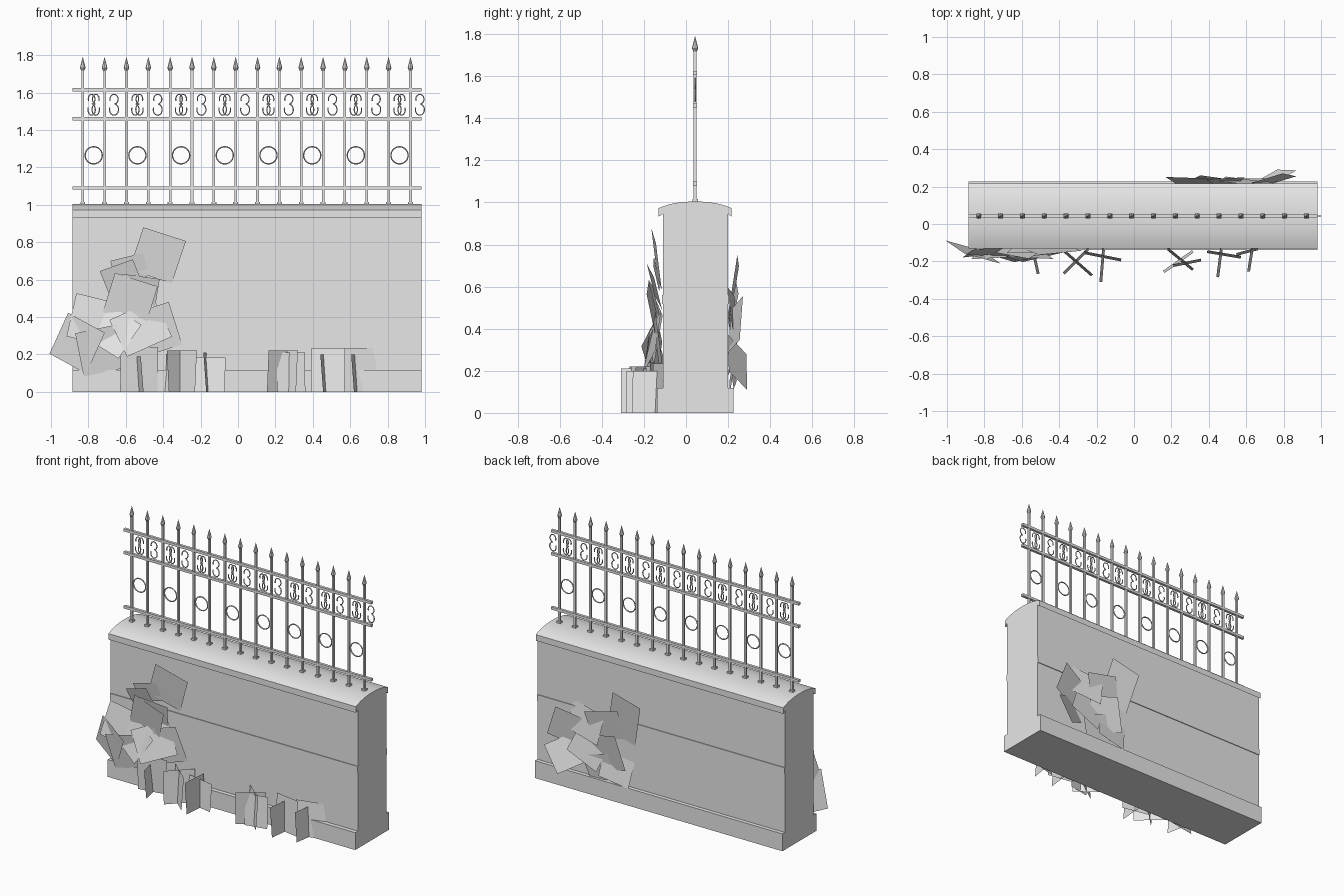
import bpy, bmesh, math
from mathutils import Vector, Matrix

if "Cube" in bpy.data.objects:
    bpy.data.objects.remove(bpy.data.objects["Cube"])

grey = bpy.data.materials.new("plain grey")
grey.diffuse_color = (0.8, 0.8, 0.8, 1)
grey.use_nodes = True
grey.node_tree.nodes["Principled BSDF"].inputs["Base Color"].default_value = grey.diffuse_color

X0, X1 = -0.885, 0.98      # wall ends
FY = 0.043                 # fence plane
STEP = 0.1168              # post spacing
POSTS = [-0.83 + i * STEP for i in range(16)]


def finish(name, bm, recalc=True):
    if recalc:
        bmesh.ops.recalc_face_normals(bm, faces=bm.faces)
    me = bpy.data.meshes.new(name)
    bm.to_mesh(me)
    bm.free()
    me.materials.append(grey)
    ob = bpy.data.objects.new(name, me)
    bpy.context.collection.objects.link(ob)
    return ob


def add_box(bm, x0, x1, y0, y1, z0, z1):
    m = Matrix.Translation(((x0 + x1) / 2, (y0 + y1) / 2, (z0 + z1) / 2))
    m = m @ Matrix.Diagonal((x1 - x0, y1 - y0, z1 - z0, 1))
    bmesh.ops.create_cube(bm, size=1, matrix=m)


def extrude_profile(name, pts):
    """Sweep a (y, z) outline along the wall length."""
    bm = bmesh.new()
    face = bm.faces.new([bm.verts.new((X0, y, z)) for y, z in pts])
    ext = bmesh.ops.extrude_face_region(bm, geom=[face])
    vs = [g for g in ext["geom"] if isinstance(g, bmesh.types.BMVert)]
    bmesh.ops.translate(bm, verts=vs, vec=(X1 - X0, 0, 0))
    return finish(name, bm)


def smooth(ob, angle=35):
    bpy.ops.object.select_all(action='DESELECT')
    ob.select_set(True)
    bpy.context.view_layer.objects.active = ob
    bpy.ops.object.shade_smooth_by_angle(angle=math.radians(angle))


# Wall body, with sloped shoulders below the cap
extrude_profile("wall", [(-0.11, 0.1), (0.2, 0.1), (0.2, 0.955), (0.11, 0.99),
                         (-0.02, 0.99), (-0.11, 0.955)])

# Plinth
bm = bmesh.new()
add_box(bm, X0, X1, -0.138, 0.226, 0, 0.118)
finish("plinth", bm)

# Narrow raised band on both long faces
bm = bmesh.new()
add_box(bm, X0, X1, -0.115, 0.205, 0.517, 0.56)
finish("wall_band", bm)

# Rounded coping
mid, half, n = 0.043, 0.174, 14
top = [(mid + half * t, 1.004 - 0.031 * abs(t) ** 2.4)
       for t in [-1 + 2 * i / n for i in range(n + 1)]]
under = [(0.217, 0.932), (0.2, 0.945), (0.11, 0.985), (-0.02, 0.985),
         (-0.11, 0.945), (-0.131, 0.932)]
smooth(extrude_profile("coping", top + under))

# Fence rails
bm = bmesh.new()
for z in (1.09, 1.46, 1.615):
    add_box(bm, X0, X1, FY - 0.009, FY + 0.009, z - 0.009, z + 0.009)
finish("fence_rails", bm)

# Fence posts with feet, collars and spear tips
bm = bmesh.new()
for x in POSTS:
    add_box(bm, x - 0.007, x + 0.007, FY - 0.007, FY + 0.007, 1.0, 1.73)
    add_box(bm, x - 0.013, x + 0.013, FY - 0.013, FY + 0.013, 0.995, 1.016)
    for r1, r2, z0, z1 in ((0.007, 0.015, 1.715, 1.732), (0.015, 0.0005, 1.732, 1.79)):
        bmesh.ops.create_cone(bm, cap_ends=True, segments=8, radius1=r1, radius2=r2,
                              depth=z1 - z0,
                              matrix=Matrix.Translation((x, FY, (z0 + z1) / 2)))
finish("fence_posts", bm)


def tubes(name, paths, radius):
    """Bent rods: each path is (points, closed) in the fence plane."""
    cu = bpy.data.curves.new(name, 'CURVE')
    cu.dimensions = '3D'
    cu.bevel_depth, cu.bevel_resolution, cu.use_fill_caps = radius, 1, True
    for pts, closed in paths:
        sp = cu.splines.new('POLY')
        sp.points.add(len(pts) - 1)
        for p, (x, z) in zip(sp.points, pts):
            p.co = (x, FY, z, 1)
        sp.use_cyclic_u = closed
    cu.materials.append(grey)
    ob = bpy.data.objects.new(name, cu)
    bpy.context.collection.objects.link(ob)
    bpy.ops.object.select_all(action='DESELECT')
    ob.select_set(True)
    bpy.context.view_layer.objects.active = ob
    bpy.ops.object.convert(target='MESH')
    smooth(bpy.context.object, 60)


def arc(cx, cz, rx, rz, a0, a1, n=12):
    angles = [math.radians(a0 + (a1 - a0) * i / n) for i in range(n + 1)]
    return [(cx + rx * math.cos(a), cz + rz * math.sin(a)) for a in angles]


def scroll(cx, side, w=0.022):
    """Double curl, bulging towards side."""
    pts = arc(0, 0.028, w, 0.026, 200, -80) + arc(0, -0.028, w * 1.1, 0.03, 80, -200)
    return [(cx + side * x, 1.537 + z) for x, z in pts]


# Rings and scrolls between the posts
rings, scrolls = [], []
for i in range(8):
    x = POSTS[2 * i] + STEP / 2
    rings.append((arc(x, 1.265, 0.046, 0.046, 0, 345, 23), True))
    scrolls.append((scroll(x + STEP - 0.008, 1), False))
    scrolls.append((scroll(x - 0.011, 1, 0.018), False))
    scrolls.append((scroll(x + 0.011, -1, 0.018), False))
tubes("fence_rings", rings, 0.004)
tubes("fence_scrolls", scrolls, 0.0035)


def ivy(name, leaves, back=False):
    """Flat leaf cards: x, y, z, width, height, roll, pitch, yaw (degrees)."""
    bm = bmesh.new()
    for x, y, z, w, h, roll, pitch, yaw in leaves:
        rot = (Matrix.Rotation(math.radians(yaw + (180 if back else 0)), 3, 'Z')
               @ Matrix.Rotation(math.radians(pitch), 3, 'X')
               @ Matrix.Rotation(math.radians(roll), 3, 'Y'))
        bm.faces.new([bm.verts.new(Vector((x, y, z)) + rot @ Vector((a * w / 2, 0, b * h / 2)))
                      for a, b in ((-1, -1), (1, -1), (1, 1), (-1, 1))])
    finish(name, bm, recalc=False)


# Ivy on the front left corner
ivy("front_ivy", [
    (-0.86, -0.15, 0.26, 0.23, 0.25, 28, 8, -20),
    (-0.76, -0.145, 0.38, 0.27, 0.24, 14, -8, 8),
    (-0.74, -0.16, 0.22, 0.22, 0.24, -12, 10, 5),
    (-0.59, -0.15, 0.45, 0.24, 0.32, 18, 10, -6),
    (-0.52, -0.16, 0.34, 0.27, 0.22, -24, -12, 8),
    (-0.42, -0.135, 0.34, 0.18, 0.24, -18, 6, 5),
    (-0.53, -0.15, 0.54, 0.20, 0.16, 8, 14, 4),
    (-0.62, -0.15, 0.60, 0.19, 0.17, -20, 16, -5),
    (-0.43, -0.14, 0.73, 0.24, 0.24, 18, 8, 3),
    (-0.58, -0.14, 0.66, 0.18, 0.13, -14, 12, 4),
    (-0.66, -0.165, 0.32, 0.20, 0.22, 32, -14, -8),
], False)

# Ivy on the back
ivy("back_ivy", [
    (0.31, 0.225, 0.58, 0.22, 0.30, 14, 8, -4),
    (0.45, 0.225, 0.50, 0.25, 0.20, -14, 10, 5),
    (0.60, 0.225, 0.48, 0.26, 0.20, 10, -8, -6),
    (0.74, 0.235, 0.42, 0.20, 0.22, 18, 9, 14),
    (0.74, 0.245, 0.24, 0.20, 0.20, -28, -14, 22),
    (0.57, 0.225, 0.33, 0.24, 0.24, 24, -8, 4),
    (0.43, 0.23, 0.32, 0.22, 0.24, -14, 9, -6),
    (0.37, 0.22, 0.22, 0.22, 0.18, 10, -8, 5),
    (0.50, 0.22, 0.20, 0.20, 0.18, -18, 8, 3),
], True)

# Grass cards along the front foot: x0, y0, x1, y1, height
bm = bmesh.new()
for x0, y0, x1, y1, h in (
        (-0.63, -0.175, -0.43, -0.14, 0.24), (-0.535, -0.13, -0.505, -0.265, 0.19),
        (-0.23, -0.13, -0.37, -0.27, 0.22), (-0.23, -0.28, -0.39, -0.14, 0.22),
        (-0.07, -0.2, -0.27, -0.16, 0.185), (-0.155, -0.13, -0.17, -0.31, 0.21),
        (0.155, -0.25, 0.31, -0.14, 0.22), (0.31, -0.25, 0.165, -0.13, 0.22),
        (0.36, -0.2, 0.21, -0.23, 0.21),
        (0.57, -0.185, 0.39, -0.155, 0.235), (0.475, -0.13, 0.455, -0.285, 0.2),
        (0.74, -0.12, 0.55, -0.17, 0.235), (0.64, -0.13, 0.62, -0.255, 0.2)):
    lean = Vector((y1 - y0, x0 - x1, 0)).normalized() * 0.015
    base = [Vector((x0, y0, 0)), Vector((x1, y1, 0))]
    up = Vector((0, 0, h)) + lean
    bm.faces.new([bm.verts.new(p) for p in (base[0], base[1], base[1] + up, base[0] + up)])
finish("grass_cards", bm, recalc=False)
